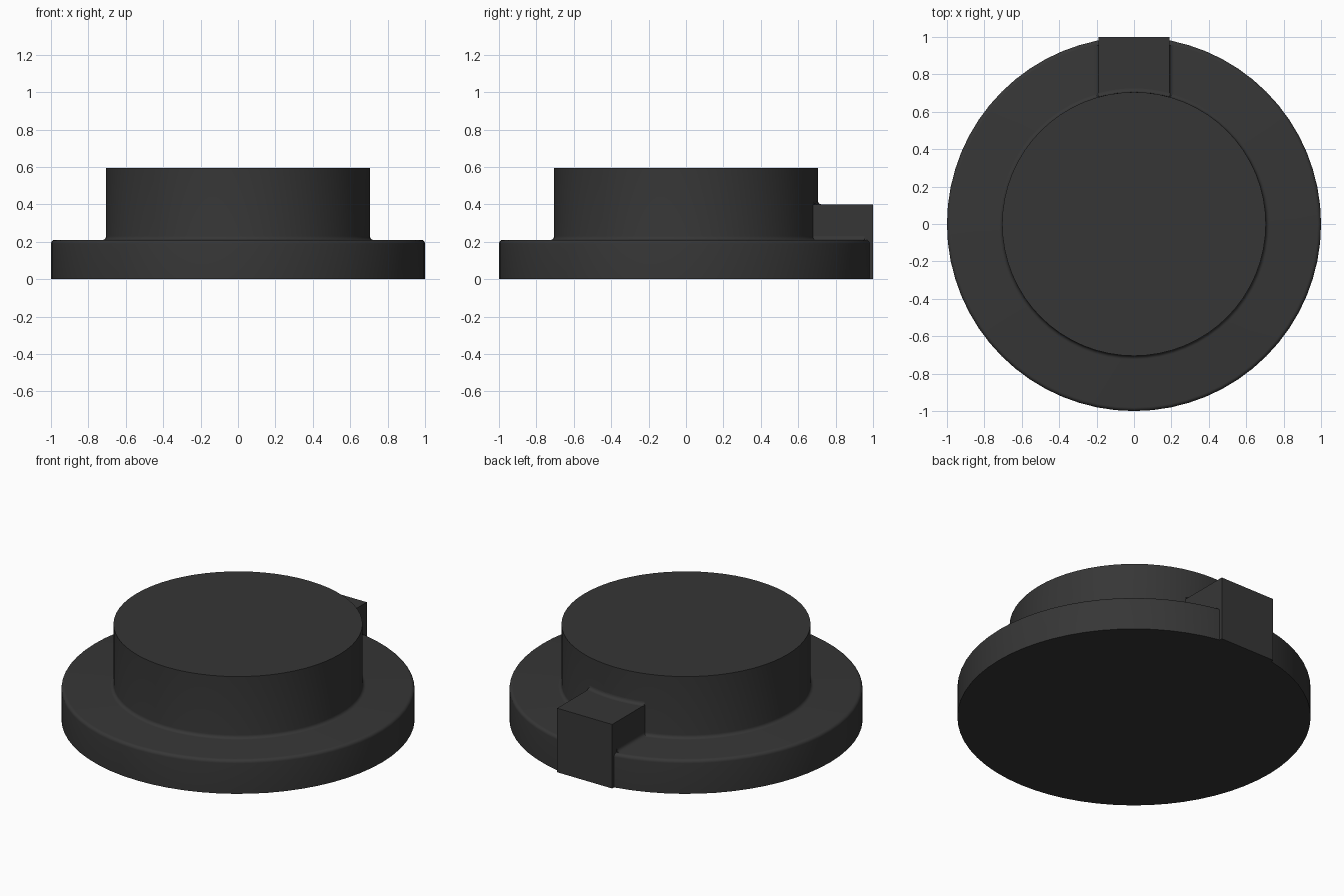
import bpy, bmesh
from math import sin, cos, pi, radians, asin
from mathutils import Vector, Matrix

if "Cube" in bpy.data.objects:
    bpy.data.objects.remove(bpy.data.objects["Cube"], do_unlink=True)

# Single dark plastic colour
plastic = bpy.data.materials.new("dark_grey_plastic")
plastic.use_nodes = True
colour = (0.037, 0.037, 0.037, 1)
plastic.diffuse_color = colour
plastic.node_tree.nodes["Principled BSDF"].inputs["Base Color"].default_value = colour

R_BASE, R_HUB = 1.0, 0.705
Z_BASE, Z_HUB, Z_KEY = 0.21, 0.595, 0.40
KEY_X, FILLET = 0.19, 0.02


def arc(cx, cz, start, end, steps=5):
    """Points of a fillet-sized arc about (cx, cz), angles in degrees."""
    angles = [radians(start + (end - start) * i / steps) for i in range(steps + 1)]
    return [(cx + FILLET * cos(a), cz + FILLET * sin(a)) for a in angles]


def finish(name, bm):
    bmesh.ops.remove_doubles(bm, verts=bm.verts, dist=1e-5)
    bmesh.ops.recalc_face_normals(bm, faces=bm.faces)
    mesh = bpy.data.meshes.new(name)
    bm.to_mesh(mesh)
    bm.free()
    mesh.materials.append(plastic)
    mesh.shade_smooth()
    mesh.set_sharp_from_angle(angle=radians(35))
    obj = bpy.data.objects.new(name, mesh)
    bpy.context.collection.objects.link(obj)
    return obj


def lathe(name, profile, angle, steps, start=0.0, closed=False):
    """Spin an (r, z) profile about the vertical axis."""
    bm = bmesh.new()
    turn = Matrix.Rotation(start, 3, "Z")
    verts = [bm.verts.new(turn @ Vector((r, 0, z))) for r, z in profile]
    edges = [bm.edges.new(p) for p in zip(verts, verts[1:])]
    if closed:
        edges.append(bm.edges.new((verts[-1], verts[0])))
    bmesh.ops.spin(bm, geom=verts + edges, cent=(0, 0, 0), axis=(0, 0, 1),
                   angle=angle, steps=steps)
    return finish(name, bm)


def extrude_y(name, outline, y0, y1):
    """Extrude an (x, z) outline along y."""
    bm = bmesh.new()
    face = bm.faces.new([bm.verts.new((x, y0, z)) for x, z in outline])
    out = bmesh.ops.extrude_face_region(bm, geom=[face], use_keep_orig=True)
    moved = [v for v in out["geom"] if isinstance(v, bmesh.types.BMVert)]
    bmesh.ops.translate(bm, verts=moved, vec=(0, y1 - y0, 0))
    return finish(name, bm)


# Flanged base with rounded rim, and hub blended in by a fillet
body = [(0, 0), (R_BASE, 0)]
body += arc(R_BASE - FILLET, Z_BASE - FILLET, 0, 90)
body += arc(R_HUB + FILLET, Z_BASE + FILLET, 270, 180)
body += [(R_HUB, Z_HUB), (0, Z_HUB)]
lathe("flanged_hub", body, 2 * pi, 64)

# Locating key at the back, down the full height of the flange
extrude_y("locating_key",
          [(-KEY_X, 0), (KEY_X, 0), (KEY_X, Z_KEY), (-KEY_X, Z_KEY)], 0.6, 1.0)

# Fillets where the key sides meet the flange
for side, label in ((1, "left"), (-1, "right")):
    corner = arc(KEY_X + FILLET, Z_BASE + FILLET, 180, 270)
    outline = [(KEY_X, Z_BASE)] + corner
    extrude_y("key_fillet_" + label, [(side * x, z) for x, z in outline], 0.67, 0.955)

# Fillet where the key top meets the hub
half = asin(KEY_X / R_HUB)
ring = [(R_HUB - 0.01, Z_KEY)] + arc(R_HUB + FILLET, Z_KEY + FILLET, 270, 180)
lathe("key_top_fillet", ring, 2 * half, 8, start=pi / 2 - half, closed=True)
